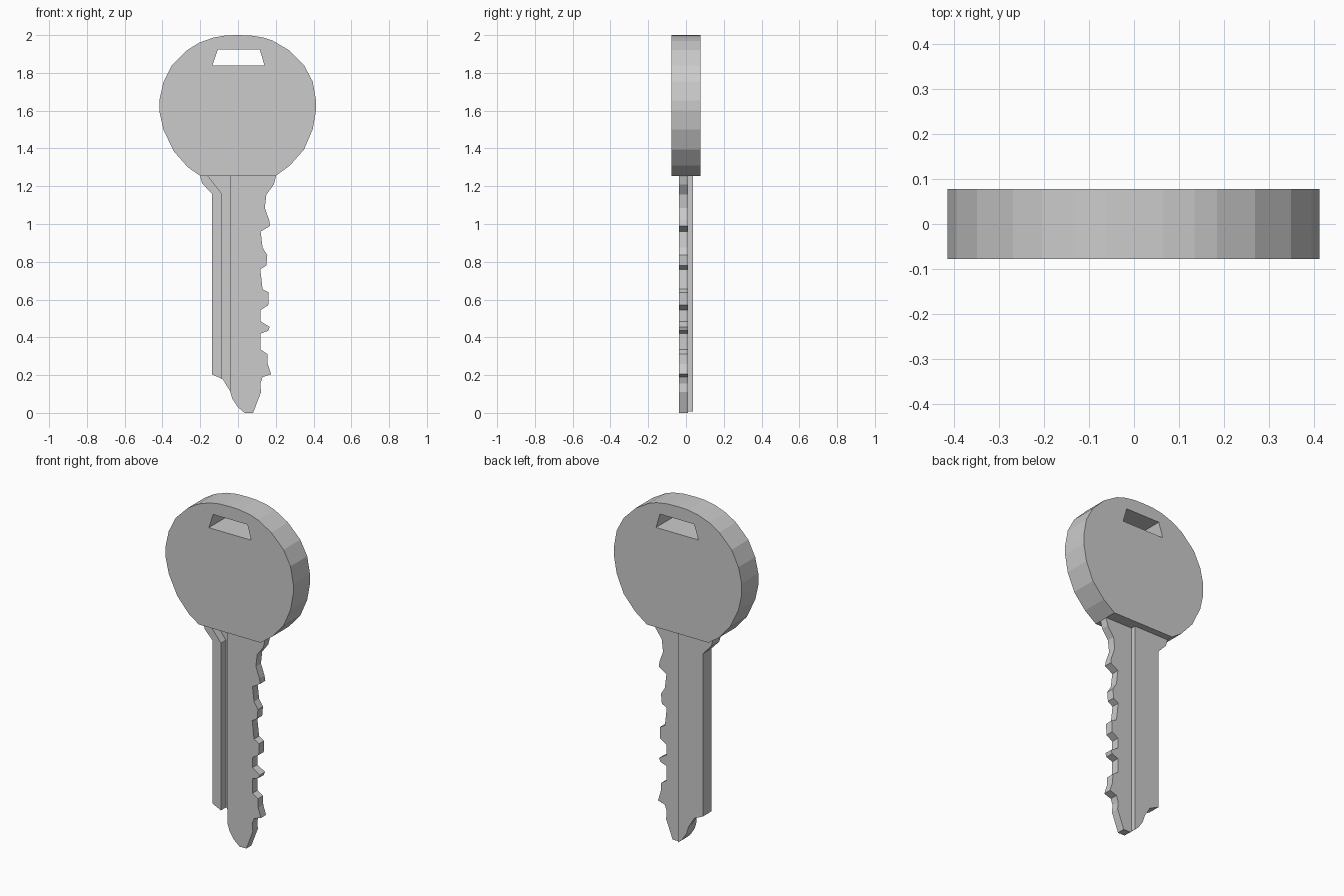
import bpy, bmesh


def prism(name, outline, y0, y1):
    """Extrude an (x, z) outline from y0 to y1."""
    bm = bmesh.new()
    face = bm.faces.new([bm.verts.new((x, y0, z)) for x, z in outline])
    ext = bmesh.ops.extrude_face_region(bm, geom=[face])
    moved = [v for v in ext["geom"] if isinstance(v, bmesh.types.BMVert)]
    bmesh.ops.translate(bm, verts=moved, vec=(0, y1 - y0, 0))
    bmesh.ops.recalc_face_normals(bm, faces=bm.faces)
    mesh = bpy.data.meshes.new(name)
    bm.to_mesh(mesh)
    bm.free()
    obj = bpy.data.objects.new(name, mesh)
    bpy.context.collection.objects.link(obj)
    return obj


def cut(obj, cutter):
    """Subtract the cutter, then remove it."""
    cutter.hide_render = True
    mod = obj.modifiers.new("cut", 'BOOLEAN')
    mod.operation = 'DIFFERENCE'
    mod.solver = 'EXACT'
    mod.object = cutter
    bpy.context.view_layer.objects.active = obj
    bpy.ops.object.modifier_apply(modifier=mod.name)
    bpy.data.objects.remove(cutter)


# Rounded head with flat bottom and trapezoid slot
head = prism("head", [
    (-0.2, 1.255), (0.2, 1.255), (0.275, 1.31), (0.35, 1.395), (0.395, 1.5),
    (0.413, 1.6), (0.413, 1.655), (0.395, 1.755), (0.35, 1.84), (0.27, 1.92),
    (0.185, 1.97), (0.135, 1.987), (0.065, 1.998), (0, 2.0), (-0.065, 1.998),
    (-0.13, 1.987), (-0.205, 1.96), (-0.27, 1.92), (-0.35, 1.84),
    (-0.395, 1.75), (-0.415, 1.66), (-0.415, 1.59), (-0.395, 1.5),
    (-0.34, 1.385), (-0.265, 1.3)], -0.0775, 0.0775)
cut(head, prism("slot", [(-0.135, 1.84), (0.14, 1.84), (0.115, 1.925),
                         (-0.107, 1.925)], -0.2, 0.2))

# Blade: toothed right edge, then tip and plain left edge
teeth = [
    (0.2, 1.27), (0.2, 1.25), (0.19, 1.21), (0.15, 1.155), (0.142, 1.085),
    (0.165, 1.02), (0.17, 0.99), (0.12, 0.96), (0.13, 0.875), (0.155, 0.835),
    (0.15, 0.78), (0.118, 0.76), (0.13, 0.655), (0.163, 0.637), (0.16, 0.57),
    (0.12, 0.545), (0.12, 0.485), (0.168, 0.455), (0.16, 0.435),
    (0.12, 0.42), (0.12, 0.335), (0.155, 0.312), (0.157, 0.26),
    (0.175, 0.205), (0.13, 0.19), (0.118, 0.155), (0.122, 0.11)]
tip = [(0.08, 0), (0.035, 0), (0, 0.03), (-0.03, 0.075), (-0.042, 0.115),
       (-0.08, 0.177), (-0.138, 0.205), (-0.138, 1.16), (-0.19, 1.215),
       (-0.205, 1.27)]
blade = prism("blade", teeth + tip, -0.037, 0.038)

# Front groove, flaring toward the head
cut(blade, prism("groove", [(-0.042, -0.1), (-0.042, 1.3), (-0.195, 1.3),
                            (-0.085, 1.16), (-0.085, -0.1)], -0.1, 0.01))
# Thinner toothed half at the back
cut(blade, prism("back_step", [(0.025, -0.1), (0.4, -0.1), (0.4, 1.4),
                               (0.025, 1.4)], 0.01, 0.1))
